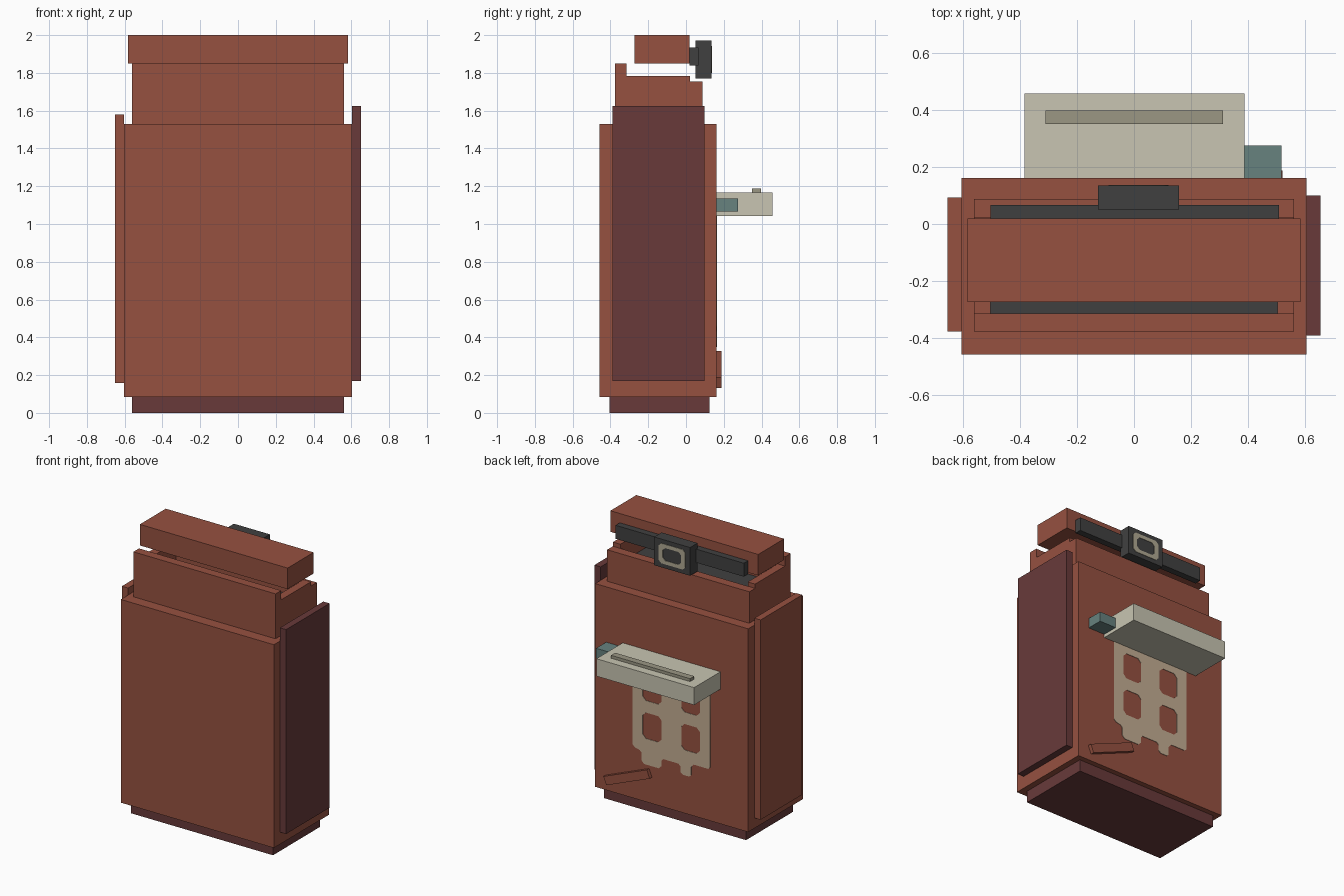
import bpy
import math
from mathutils import Vector

cube = bpy.data.objects.get("Cube")
if cube:
    bpy.data.objects.remove(cube, do_unlink=True)


def material(name, rgb):
    lin = [((c / 255 + 0.055) / 1.055) ** 2.4 for c in rgb] + [1]
    m = bpy.data.materials.new(name)
    m.use_nodes = True
    m.diffuse_color = lin
    m.node_tree.nodes["Principled BSDF"].inputs["Base Color"].default_value = lin
    return m


BRICK = material("brick red", (150, 81, 64))
MAROON = material("maroon", (104, 58, 58))
DARK = material("charcoal", (64, 64, 64))
CREAM = material("cream", (200, 197, 178))
STONE = material("stone grey", (155, 151, 132))
TEAL = material("dull teal", (103, 130, 127))
TAN = material("tan", (195, 173, 147))
SAND = material("sand", (176, 169, 147))


def box(name, x, y, z, mat, tilt=0):
    """Box from (min, max) ranges on each axis, tilted about y."""
    bpy.ops.mesh.primitive_cube_add(size=1)
    ob = bpy.context.object
    ob.name = ob.data.name = name
    lo, hi = (Vector(p) for p in zip(x, y, z))
    size = hi - lo
    for v in ob.data.vertices:
        v.co = Vector(a * b for a, b in zip(v.co, size))
    ob.location = (lo + hi) / 2
    ob.rotation_euler.y = math.radians(tilt)
    ob.data.materials.append(mat)
    return ob


def chamfered(x, z, c):
    """Rectangle outline with cut corners."""
    (a, b), (d, e) = x, z
    return [(a + c, d), (b - c, d), (b, d + c), (b, e - c),
            (b - c, e), (a + c, e), (a, e - c), (a, d + c)]


def plate(name, outlines, y, mat):
    """Thin upright plate on a back face; later outlines become holes."""
    curve = bpy.data.curves.new(name, "CURVE")
    curve.dimensions = "2D"
    curve.fill_mode = "BOTH"
    curve.extrude = 0.002
    for pts in outlines:
        s = curve.splines.new("POLY")
        s.points.add(len(pts) - 1)
        for p, (px, pz) in zip(s.points, pts):
            p.co = (px, pz, 0, 1)
        s.use_cyclic_u = True
    tmp = bpy.data.objects.new(name + " outline", curve)
    bpy.context.collection.objects.link(tmp)
    deps = bpy.context.evaluated_depsgraph_get()
    mesh = bpy.data.meshes.new_from_object(tmp.evaluated_get(deps))
    bpy.data.objects.remove(tmp, do_unlink=True)
    mesh.materials.clear()
    mesh.materials.append(mat)
    ob = bpy.data.objects.new(name, mesh)
    ob.rotation_euler.x = math.pi / 2
    ob.location.y = y
    bpy.context.collection.objects.link(ob)


BACK = 0.161

# Body, foot and side panels
box("foot", (-0.56, 0.56), (-0.406, 0.124), (0, 0.083), MAROON)
box("body", (-0.603, 0.603), (-0.457, BACK), (0.083, 1.53), BRICK)
box("left_panel", (0.603, 0.652), (-0.39, 0.099), (0.17, 1.625), MAROON)
box("right_panel", (-0.652, -0.603), (-0.376, 0.092), (0.157, 1.58), BRICK)

# Open collar around a dark interior
box("collar_front", (-0.56, 0.56), (-0.377, -0.314), (1.53, 1.85), BRICK)
box("collar_back", (-0.56, 0.56), (0.022, 0.087), (1.53, 1.754), BRICK)
for side, x in (("left", (0.502, 0.56)), ("right", (-0.56, -0.502))):
    box("collar_" + side, x, (-0.314, 0.022), (1.53, 1.784), BRICK)
box("interior", (-0.502, 0.502), (-0.314, 0.022), (1.53, 1.65), DARK)

# Lid with strap and buckle
box("lid", (-0.582, 0.582), (-0.273, 0.019), (1.85, 2), BRICK)
box("strap", (-0.502, 0.508), (0.019, 0.066), (1.838, 1.934), DARK)
box("buckle", (-0.126, 0.157), (0.05, 0.134), (1.77, 1.971), DARK)
plate("buckle_ring", [chamfered((-0.09, 0.12), (1.8, 1.942), 0.02),
                      chamfered((-0.058, 0.088), (1.826, 1.916), 0.02)],
      0.135, SAND)

# Shelf on the back
box("shelf", (-0.384, 0.386), (BACK, 0.457), (1.042, 1.166), CREAM)
box("shelf_bar", (-0.31, 0.312), (0.35, 0.397), (1.166, 1.187), STONE)
box("shelf_knob", (0.386, 0.516), (BACK, 0.275), (1.066, 1.136), TEAL)

# Painted grid with a ragged lower edge
ragged = [(0.305, 1.042), (0.305, 0.465), (0.29, 0.45), (0.25, 0.44),
          (0.235, 0.425), (0.235, 0.37), (0.215, 0.35), (0.1, 0.35),
          (0.08, 0.37), (0.08, 0.41), (0.065, 0.425), (-0.055, 0.425),
          (-0.07, 0.41), (-0.07, 0.37), (-0.09, 0.355), (-0.14, 0.355),
          (-0.155, 0.37), (-0.155, 0.425), (-0.175, 0.45), (-0.29, 0.45),
          (-0.305, 0.465), (-0.305, 1.042)]
holes = [chamfered(x, z, 0.025)
         for x in ((-0.224, -0.078), (0.078, 0.226))
         for z in ((0.535, 0.72), (0.805, 0.99))]
plate("painted_grid", [ragged] + holes, BACK + 0.001, TAN)

# Slanted tab near the foot
box("tab", (0.153, 0.522), (BACK, 0.187), (0.199, 0.26), BRICK, tilt=22)
